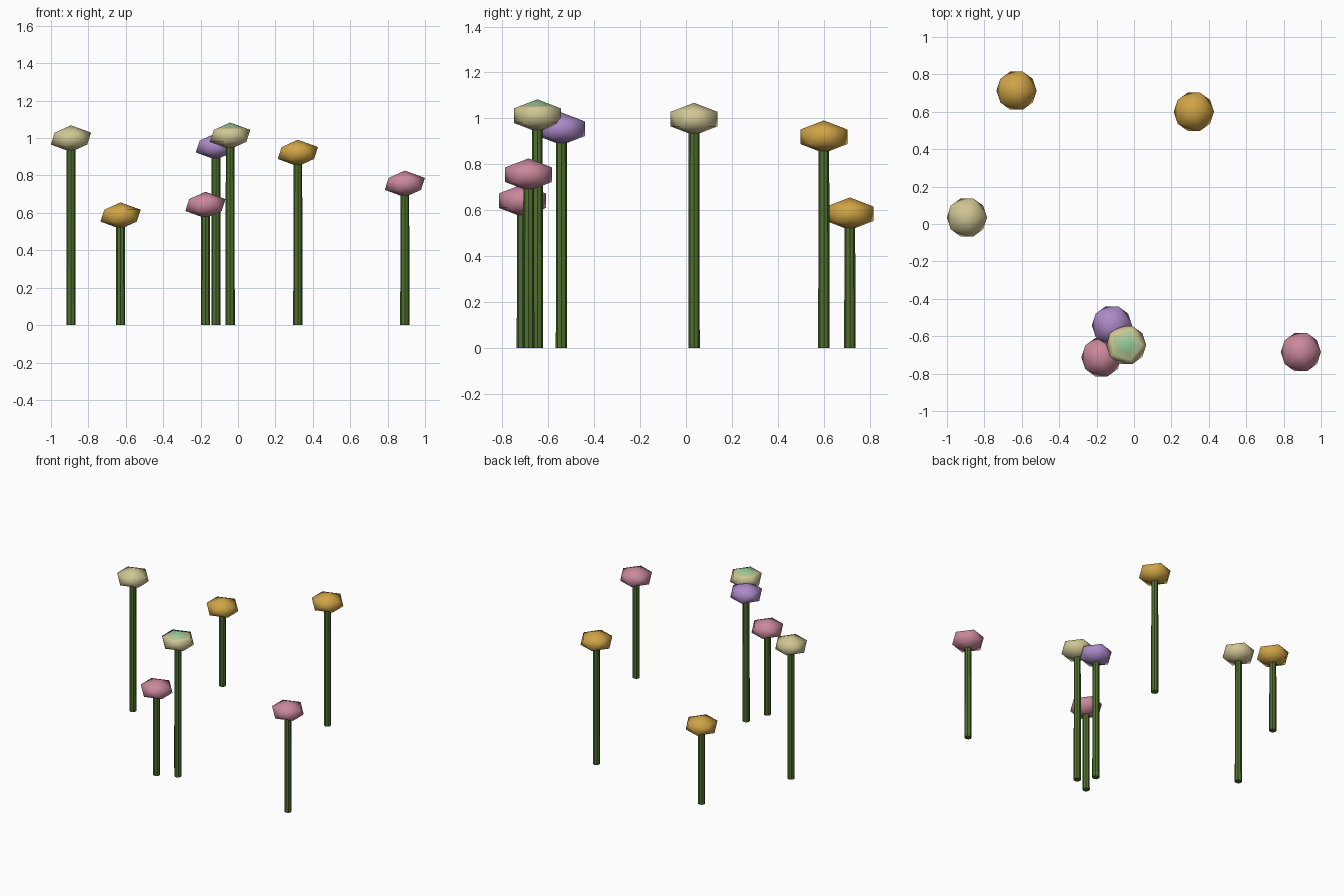
import bpy
import bmesh
from mathutils import Vector

if "Cube" in bpy.data.objects:
    bpy.data.objects.remove(bpy.data.objects["Cube"], do_unlink=True)

HEAD_RADIUS = 0.12
HEAD_HALF_HEIGHT = 0.071


def make_material(name, hex_colour):
    """Flat material from an sRGB hex colour."""
    srgb = [int(hex_colour[i:i + 2], 16) / 255 for i in (0, 2, 4)]
    colour = [((c + 0.055) / 1.055) ** 2.4 for c in srgb] + [1.0]
    mat = bpy.data.materials.new(name)
    mat.use_nodes = True
    mat.diffuse_color = colour
    bsdf = mat.node_tree.nodes["Principled BSDF"]
    bsdf.inputs["Base Color"].default_value = colour
    bsdf.inputs["Roughness"].default_value = 0.9
    return mat


cream = make_material("cream", "D0C694")
ochre = make_material("ochre", "D0A446")
pink = make_material("pink", "CA889C")
purple = make_material("purple", "AC8AC8")
green = make_material("stem green", "50702F")
sage = make_material("sage", "94CC9C")
pale_sage = make_material("pale sage", "B2C998")


def finish(name, bm, location, materials, smooth):
    mesh = bpy.data.meshes.new(name)
    for face in bm.faces:
        face.smooth = smooth
    bm.to_mesh(mesh)
    bm.free()
    for mat in materials:
        mesh.materials.append(mat)
    obj = bpy.data.objects.new(name, mesh)
    obj.location = location
    bpy.context.collection.objects.link(obj)
    return obj


def add_stem(name, x, y, height):
    # slim faceted stalk, slightly narrower at the top
    bm = bmesh.ops, bmesh.new()
    bm = bm[1]
    bmesh.ops.create_cone(bm, cap_ends=True, segments=8,
                          radius1=0.025, radius2=0.023, depth=height)
    bmesh.ops.translate(bm, verts=bm.verts, vec=(0, 0, height / 2))
    finish(name, bm, (x, y, 0), [green], False)


def add_head(name, x, y, z, materials):
    # flattened twenty-sided bloom
    bm = bmesh.new()
    bmesh.ops.create_icosphere(bm, subdivisions=1, radius=1)
    bmesh.ops.scale(bm, verts=bm.verts,
                    vec=(HEAD_RADIUS, HEAD_RADIUS, HEAD_HALF_HEIGHT))
    # extra materials become bands fading up to the tip
    levels = [HEAD_HALF_HEIGHT * f for f in (0.58, 0.76)][:len(materials) - 1]
    for level in levels:
        bmesh.ops.bisect_plane(bm, geom=bm.verts[:] + bm.edges[:] + bm.faces[:],
                               plane_co=Vector((0, 0, level)),
                               plane_no=Vector((0, 0, 1)))
    for face in bm.faces:
        mid = face.calc_center_median().z
        face.material_index = sum(mid > level for level in levels)
    finish(name, bm, (x, y, z), materials, True)


# x, y, bloom height and bloom materials
FLOWERS = {
    "left_tall": (-0.893, 0.035, 0.997, [cream]),
    "back_short": (-0.628, 0.713, 0.585, [ochre]),
    "back_tall": (0.320, 0.600, 0.920, [ochre]),
    "side_pink": (0.892, -0.685, 0.755, [pink]),
    "cluster_pink": (-0.174, -0.712, 0.642, [pink]),
    "cluster_purple": (-0.118, -0.542, 0.955, [purple]),
    "cluster_cream": (-0.042, -0.647, 1.012, [cream, pale_sage, sage]),
}

for label, (x, y, z, mats) in FLOWERS.items():
    add_stem(label + "_stem", x, y, z)
    add_head(label + "_bloom", x, y, z, mats)
